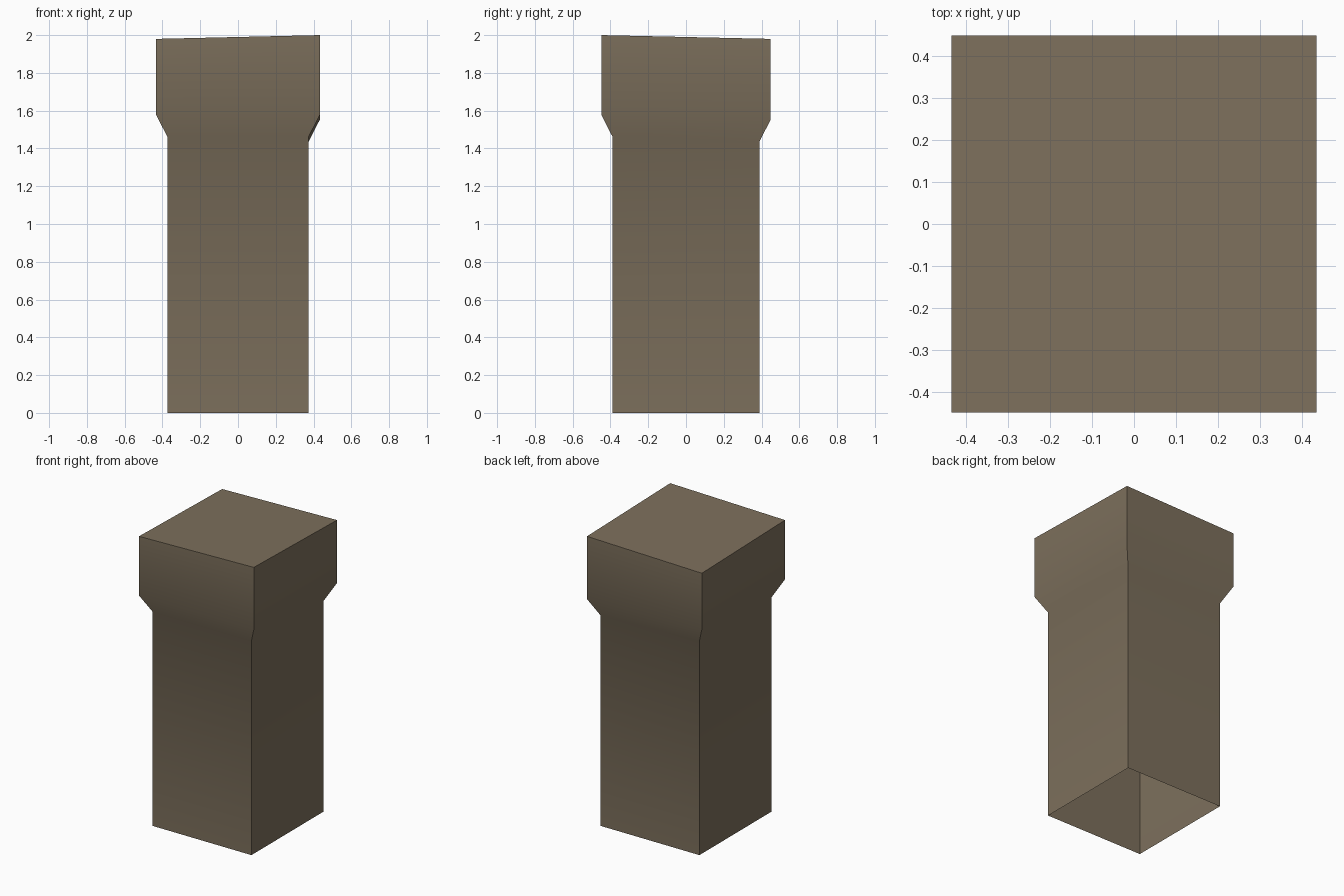
import bpy, bmesh

if "Cube" in bpy.data.objects:
    bpy.data.objects.remove(bpy.data.objects["Cube"])

stone = bpy.data.materials.new("brown_stone")
stone.diffuse_color = (0.205, 0.162, 0.108, 1)
stone.use_nodes = True
stone.node_tree.nodes["Principled BSDF"].inputs["Base Color"].default_value = stone.diffuse_color

CORNERS = [(-1, -1), (1, -1), (1, 1), (-1, 1)]


def ring(bm, hx, hy, height):
    """Rectangular loop of four verts; height is a rule for each corner."""
    return [bm.verts.new((sx * hx, sy * hy, height(sx, sy))) for sx, sy in CORNERS]


def dip(z):
    """Level height that sags a little at the back right corner."""
    return lambda sx, sy: z - (0.025 if sx > 0 and sy > 0 else 0)


bm = bmesh.new()
rings = [
    ring(bm, 0.373, 0.388, lambda sx, sy: 0.0),                      # open foot
    ring(bm, 0.373, 0.388, dip(1.46)),                               # top of shaft
    ring(bm, 0.433, 0.448, dip(1.577)),                              # top of flare
    ring(bm, 0.433, 0.448, lambda sx, sy: 1.98 + 0.01 * (sx - sy)),  # sloped head
]

# Shaft, flare and head walls
for low, high in zip(rings, rings[1:]):
    for i in range(4):
        j = (i + 1) % 4
        bm.faces.new((low[i], low[j], high[j], high[i]))

# Sloped top; the underside stays open
bm.faces.new(rings[-1])

mesh = bpy.data.meshes.new("post")
bm.to_mesh(mesh)
bm.free()
mesh.materials.append(stone)
post = bpy.data.objects.new("post", mesh)
bpy.context.collection.objects.link(post)

# Soft flare, sharp corners
bpy.context.view_layer.objects.active = post
post.select_set(True)
bpy.ops.object.shade_smooth_by_angle(angle=0.7)
